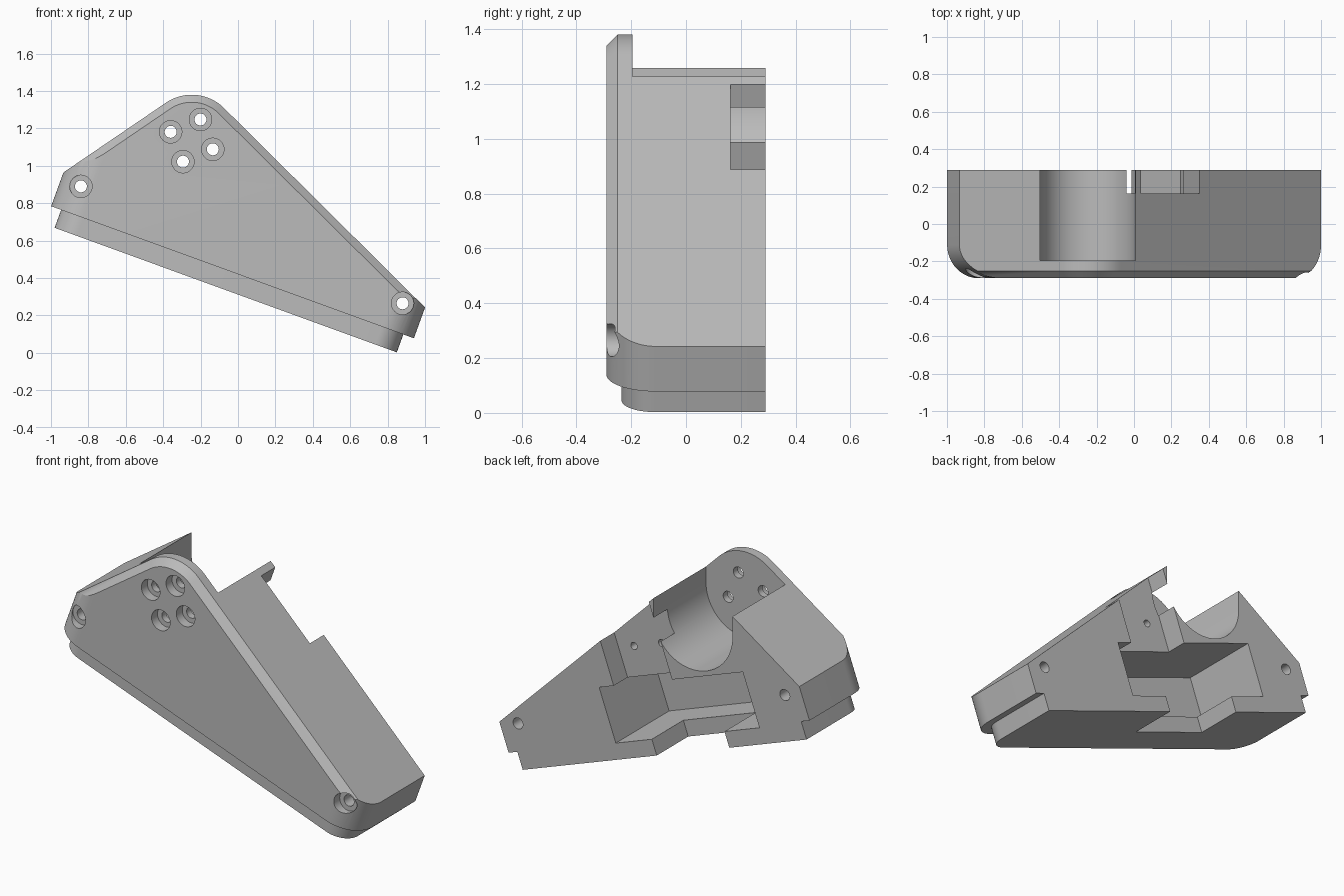
import bpy, bmesh, math
from math import sin, cos, pi, radians

cube = bpy.data.objects.get("Cube")
if cube:
    bpy.data.objects.remove(cube, do_unlink=True)

TILT = radians(20)
FRONT, BACK, PLATE = -0.29, 0.29, -0.195

grey = bpy.data.materials.new("plain grey")
grey.use_nodes = True
grey.diffuse_color = (0.5, 0.5, 0.5, 1)
grey.node_tree.nodes["Principled BSDF"].inputs["Base Color"].default_value = (0.5, 0.5, 0.5, 1)


def tilt(u, v):
    return u * cos(TILT) + v * sin(TILT), v * cos(TILT) - u * sin(TILT)


def untilt(x, z):
    return x * cos(TILT) - z * sin(TILT), x * sin(TILT) + z * cos(TILT)


def loft(name, rings, tilted=True):
    """Closed solid through rings of (u, y, v) points."""
    bm = bmesh.new()
    loops = []
    for ring in rings:
        loop = []
        for u, y, v in ring:
            x, z = tilt(u, v) if tilted else (u, v)
            loop.append(bm.verts.new((x, y, z)))
        loops.append(loop)
    n = len(loops[0])
    for a, b in zip(loops, loops[1:]):
        for i in range(n):
            j = (i + 1) % n
            bm.faces.new((a[i], a[j], b[j], b[i]))
    bm.faces.new(loops[0])
    bm.faces.new(loops[-1])
    bmesh.ops.recalc_face_normals(bm, faces=bm.faces)
    mesh = bpy.data.meshes.new(name)
    bm.to_mesh(mesh)
    bm.free()
    mesh.materials.append(grey)
    ob = bpy.data.objects.new(name, mesh)
    bpy.context.collection.objects.link(ob)
    return ob


def prism(name, pts, y0, y1, tilted=True):
    return loft(name, [[(p, y, q) for p, q in pts] for y in (y0, y1)], tilted)


def box(name, u0, u1, y0, y1, v0, v1):
    return prism(name, [(u0, v0), (u1, v0), (u1, v1), (u0, v1)], y0, y1)


def arc(cx, cz, r, a0, a1, steps):
    return [(cx + r * cos(a0 + (a1 - a0) * i / steps),
             cz + r * sin(a0 + (a1 - a0) * i / steps)) for i in range(steps + 1)]


def drill(x, z, r, y0, y1):
    return prism("drill", arc(x, z, r, 0, 2 * pi, 32)[:-1], y0, y1, False)


def rounded_slab(name, u0, u1, y0, r, v0, v1):
    """Slab with its two front upright edges rounded."""
    plan = [(u1, BACK), (u0, BACK)]
    plan += arc(u0 + r, y0 + r, r, pi, 1.5 * pi, 16)
    plan += arc(u1 - r, y0 + r, r, 1.5 * pi, 2 * pi, 16)
    return loft(name, [[(u, y, v) for u, y in plan] for v in (v0, v1)])


def combine(target, other, operation):
    mod = target.modifiers.new("combine", 'BOOLEAN')
    mod.operation = operation
    mod.solver = 'EXACT'
    mod.object = other
    bpy.context.view_layer.objects.active = target
    bpy.ops.object.modifier_apply(modifier=mod.name)
    bpy.data.objects.remove(other, do_unlink=True)


# Main outline: straight foot, two slopes tangent to a round peak
PEAK = (-0.2475, 1.135)
PU, PV = untilt(*PEAK)
RADIUS = 0.245
U0, U1, FOOT = -1.207, 0.857, 0.395
LEFT_V, RIGHT_V = 0.587, 0.57


def slope_angle(du, dv):
    return math.atan2(dv, du) + math.asin(RADIUS / math.hypot(du, dv))


LEFT = slope_angle(PU - U0, PV - LEFT_V)
RIGHT = slope_angle(U1 - PU, PV - RIGHT_V)


def outline(inset):
    pts = [(U0, FOOT), (U0, LEFT_V - inset / cos(LEFT))]
    pts += arc(PU, PV, RADIUS - inset, pi / 2 + LEFT, pi / 2 - RIGHT, 24)
    return pts + [(U1, RIGHT_V - inset / cos(RIGHT)), (U1, FOOT)]


rings = [(BACK, 0), (FRONT + 0.04, 0), (FRONT, 0.04)]
housing = loft("angled_housing", [[(u, y, v) for u, v in outline(d)] for y, d in rings])
combine(housing, rounded_slab("end_rounding", U0, U1, FRONT, 0.18, 0.2, 1.5), 'INTERSECT')

# Stepped lip under the foot
combine(housing, rounded_slab("lip", -1.15, 0.797, -0.235, 0.125, 0.293, 0.45), 'UNION')

# Round-bottomed slot behind the peak, open upward
R = 0.255
slot = arc(*PEAK, R, pi, 2 * pi, 32) + [(PEAK[0] + R, 1.6), (PEAK[0] - R, 1.6)]
combine(housing, prism("slot", slot, PLATE, 0.5, False), 'DIFFERENCE')

# Rear pocket, shallow recess above it and channel through the lip
combine(housing, box("pocket", -0.86, 0.125, PLATE - 0.005, 0.5, 0.385, 0.70), 'DIFFERENCE')
combine(housing, box("recess", -0.375, 0.025, 0.162, 0.5, 0.68, 1.4), 'DIFFERENCE')
combine(housing, box("channel", -0.62, -0.122, 0.0, 0.5, 0.2, 0.42), 'DIFFERENCE')

# Counterbored through holes: four in the peak, one at each end
holes = [(-0.84, 0.89), (0.88, 0.265)]
for i in range(4):
    a = radians(60 + 90 * i)
    holes.append((PEAK[0] + 0.122 * cos(a + 0.13), PEAK[1] + 0.122 * sin(a + 0.13)))
for x, z in holes:
    combine(housing, drill(x, z, 0.06, -0.4, FRONT + 0.055), 'DIFFERENCE')
    combine(housing, drill(x, z, 0.032, -0.4, 0.4), 'DIFFERENCE')

# Small blind holes in the recess floor
for u in (-0.27, -0.08):
    combine(housing, drill(*tilt(u, 0.868), 0.021, 0.04, 0.25), 'DIFFERENCE')

bpy.ops.object.select_all(action='DESELECT')
housing.select_set(True)
bpy.context.view_layer.objects.active = housing
bpy.ops.object.shade_smooth_by_angle(angle=radians(25))
